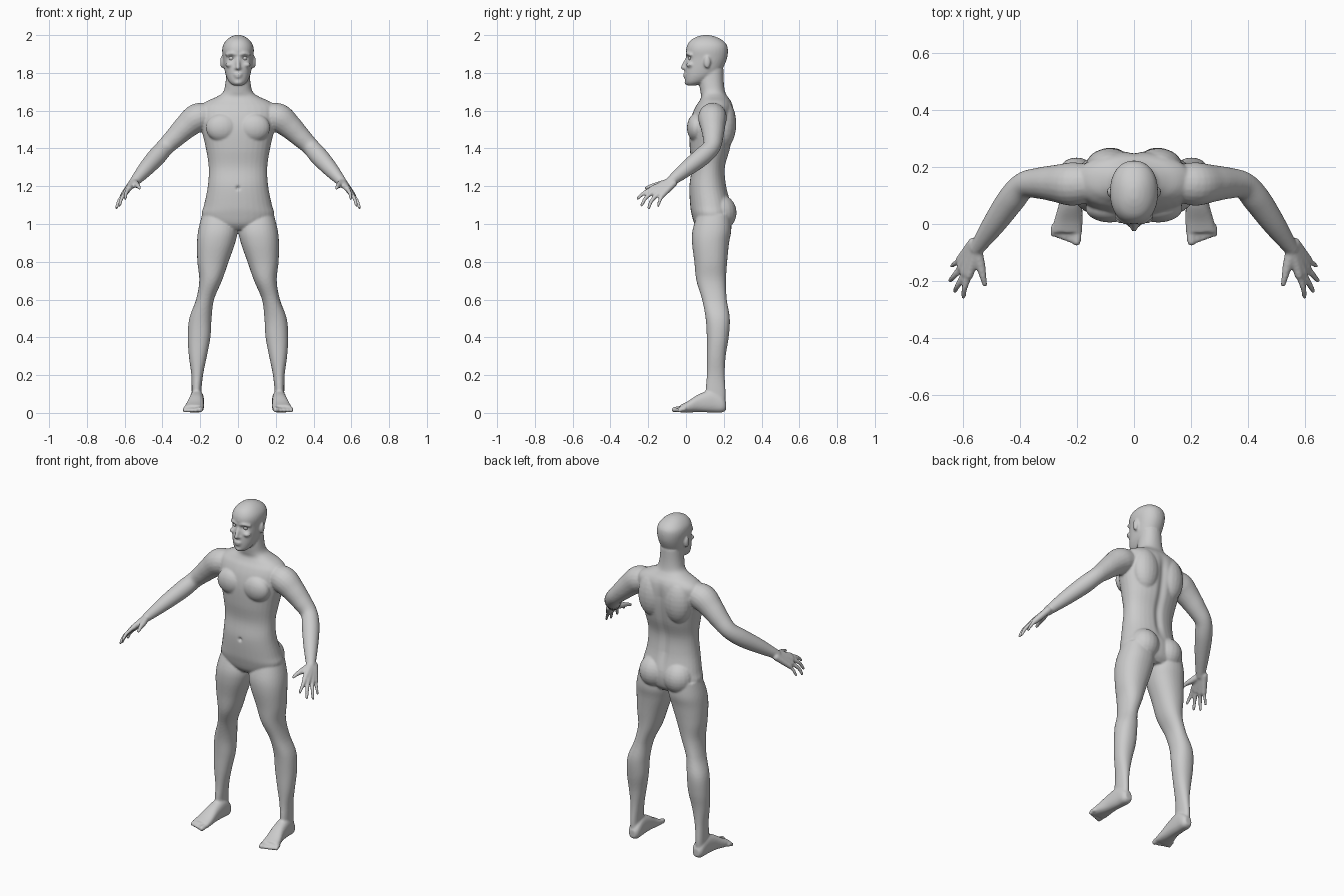
import bpy, bmesh, math
from mathutils import Vector, Matrix

X, Y, Z = Vector((1, 0, 0)), Vector((0, 1, 0)), Vector((0, 0, 1))
bm = bmesh.new()


def spline(rows, n=5):
    """Catmull-Rom resampling of rows of numbers."""
    out = []
    for i in range(len(rows) - 1):
        p = [rows[max(0, min(len(rows) - 1, i + k))] for k in (-1, 0, 1, 2)]
        for j in range(n):
            t = j / n
            out.append([b + 0.5 * t * (c - a + t * (2 * a - 5 * b + 4 * c - d + t * (3 * (b - c) + d - a)))
                        for a, b, c, d in zip(*p)])
    return out + [list(rows[-1])]


def ring(c, u, v, ru, rv, p=2.0, n=32):
    """Superellipse cross-section."""
    pts = []
    for i in range(n):
        a = 2 * math.pi * i / n
        cu, sv = math.cos(a), math.sin(a)
        pts.append(c + u * math.copysign(abs(cu) ** (2 / p), cu) * ru
                   + v * math.copysign(abs(sv) ** (2 / p), sv) * rv)
    return pts


def loft(rings):
    vs = [[bm.verts.new(p) for p in r] for r in rings]
    n = len(vs[0])
    for a, b in zip(vs, vs[1:]):
        for i in range(n):
            bm.faces.new((a[i], a[(i + 1) % n], b[(i + 1) % n], b[i]))
    bm.faces.new(vs[0][::-1])
    bm.faces.new(vs[-1])


def column(rows, s=1, p=2.2):
    """Loft upwards through rows of z, x0, x1, y0, y1."""
    loft([ring(Vector((s * (x0 + x1) / 2, (y0 + y1) / 2, z)), X, Y, (x1 - x0) / 2, (y1 - y0) / 2, p)
          for z, x0, x1, y0, y1 in spline(rows)])


def ball(c, r):
    m = Matrix.Translation(c) @ Matrix.Diagonal((*r, 1))
    bmesh.ops.create_uvsphere(bm, u_segments=20, v_segments=14, radius=1, matrix=m)


def tube(rows, s=1):
    """Round limb with rounded ends through rows of x, y, z, radius."""
    pts = [(Vector((s * x, y, z)), r) for x, y, z, r in spline(rows)]
    rings = []
    for i, (c, r) in enumerate(pts):
        d = (pts[min(i + 1, len(pts) - 1)][0] - pts[max(i - 1, 0)][0]).normalized()
        u = d.cross(Z).normalized()
        rings.append(ring(c, u, d.cross(u), r, r, n=20))
    loft(rings)
    for c, r in (pts[0], pts[-1]):
        ball(c, (r, r, r))


# torso, neck and shoulders
torso = [(.97, .09, .07, .21), (1.0, .165, .045, .235), (1.05, .192, .03, .245), (1.1, .18, .022, .24),
         (1.2, .16, .018, .215), (1.3, .155, .03, .208), (1.4, .17, .02, .235), (1.5, .193, .018, .252),
         (1.57, .205, .03, .255), (1.62, .2, .05, .25), (1.65, .165, .07, .238), (1.675, .11, .08, .22),
         (1.7, .078, .076, .207), (1.75, .066, .07, .2), (1.82, .06, .075, .198)]
column([(z, -w, w, f, b) for z, w, f, b in torso])

# head
head = [(1.733, .024, .008, .05), (1.75, .046, -.003, .1), (1.78, .062, -.006, .15), (1.81, .07, -.006, .185),
        (1.84, .075, -.003, .203), (1.88, .08, .002, .218), (1.92, .084, 0, .222), (1.95, .078, .008, .215),
        (1.975, .06, .027, .19), (1.992, .036, .06, .155), (2.0, .012, .09, .125)]
column([(z, -w, w, f, b) for z, w, f, b in head])
tube([(0, .008, 1.88, .009), (0, -.006, 1.85, .011), (0, -.016, 1.828, .012)])   # nose
ball((0, -.006, 1.792), (.024, .01, .006))                                         # upper lip
ball((0, -.004, 1.779), (.02, .01, .006))                                          # lower lip
ball((0, .006, 1.75), (.024, .014, .014))                                          # chin

leg = [(.03, .19, .245, .13, .205), (.1, .195, .245, .105, .21), (.2, .185, .247, .11, .205),
       (.3, .165, .26, .11, .21), (.4, .146, .266, .11, .226), (.5, .14, .258, .104, .232),
       (.6, .127, .222, .085, .216), (.7, .085, .205, .055, .212), (.8, .05, .215, .044, .218),
       (.9, .015, .217, .032, .228), (.97, .003, .21, .035, .24), (1.05, .02, .19, .06, .235)]
foot = [(.212, .215, .02, .015, .06), (.19, .215, .034, .002, .09), (.14, .217, .037, .002, .12),
        (.07, .222, .041, .004, .1), (.01, .23, .05, .002, .062), (-.03, .234, .053, .002, .042)]
arm = [(.15, .145, 1.575, .065), (.215, .14, 1.562, .076), (.275, .142, 1.515, .065), (.33, .143, 1.462, .055),
       (.385, .135, 1.408, .047), (.43, .085, 1.357, .049), (.49, .0, 1.29, .041), (.55, -.085, 1.222, .026)]
# finger knuckle, middle joint and tip
fingers = [((.577, -.178, 1.188), (.593, -.225, 1.162), (.597, -.256, 1.135)),
           ((.592, -.17, 1.173), (.615, -.213, 1.138), (.627, -.234, 1.1)),
           ((.604, -.15, 1.158), (.63, -.183, 1.122), (.643, -.197, 1.086)),
           ((.609, -.126, 1.152), (.629, -.14, 1.12), (.638, -.147, 1.094))]

for s in (-1, 1):
    column(leg, s)
    # foot and toes
    loft([ring(Vector((s * x, y, (z0 + z1) / 2)), X, Z, w, (z1 - z0) / 2, 2.4) for y, x, w, z0, z1 in spline(foot)])
    for i in range(5):
        r = .015 if i == 0 else .0115
        x = .199 + i * .0195 + (.003 if i else 0)
        tube([(x, -.01, .02, r), (x, -.035 + .004 * i, .021, r), (x + .002, -.062 + i * .007, r + .002, r)], s)
    # arm and hand
    tube(arm, s)
    for i, (k, m, t) in enumerate(fingers):
        tube([(.55 + .004 * i, -.085 + .006 * i, 1.224 - .003 * i, .02), (*k, .0155)], s)
        r = .009 if i == 3 else .0105
        tube([(*k, r + .002), (*m, r), (*t, r - .002)], s)
    tube([(.55, -.095, 1.22, .02), (.537, -.145, 1.208, .017), (.528, -.185, 1.2, .012), (.522, -.212, 1.19, .009)], s)
    # chest, shoulder blades, buttocks
    ball((s * .085, .055, 1.51), (.085, .05, .075))
    ball((s * .085, .2, 1.53), (.085, .066, .13))
    ball((s * .082, .18, 1.06), (.088, .088, .095))
    # ear, brow, cheekbone, nostril
    ball((s * .083, .112, 1.857), (.012, .018, .034))
    tube([(.012, .004, 1.897, .007), (.035, .007, 1.903, .008), (.06, .026, 1.895, .008)], s)
    ball((s * .045, .022, 1.843), (.022, .022, .014))
    ball((s * .012, -.003, 1.824), (.009, .01, .008))

bmesh.ops.recalc_face_normals(bm, faces=bm.faces)
raw = bpy.data.meshes.new("body")
bm.to_mesh(raw)
bm.free()
body = bpy.data.objects.new("body", raw)
bpy.context.collection.objects.link(body)

# fuse all parts into one skin
fuse = body.modifiers.new("fuse", 'REMESH')
fuse.mode = 'VOXEL'
fuse.voxel_size = .006
soft = body.modifiers.new("soften", 'SMOOTH')
soft.factor = .5
soft.iterations = 5
dg = bpy.context.evaluated_depsgraph_get()
skin = bpy.data.meshes.new_from_object(body.evaluated_get(dg))
body.modifiers.clear()
body.data = skin
skin.name = "body"

# dents: eye sockets, spine groove, breastbone, navel
for v in skin.vertices:
    x, y, z = v.co
    if z > 1.8 and y < .07:
        v.co.y += .011 * math.exp(-((abs(x) - .034) ** 2 + 1.6 * (z - 1.878) ** 2) / .016 ** 2)
    elif 1.1 < z < 1.65 and abs(x) < .1:
        if y > .15:
            v.co.y -= .011 * math.exp(-(x / .022) ** 2) * min(1, (z - 1.1) / .1, (1.65 - z) / .1)
        elif y < .1:
            v.co.y += .012 * math.exp(-(x * x + (z - 1.19) ** 2) / .01 ** 2)
skin.polygons.foreach_set("use_smooth", [True] * len(skin.polygons))

# eyeballs
for s, side in ((-1, "right"), (1, "left")):
    bpy.ops.mesh.primitive_uv_sphere_add(segments=20, ring_count=12, radius=.015, location=(s * .034, .028, 1.878))
    eye = bpy.context.object
    eye.name = side + "_eye"
    bpy.ops.object.shade_smooth()
